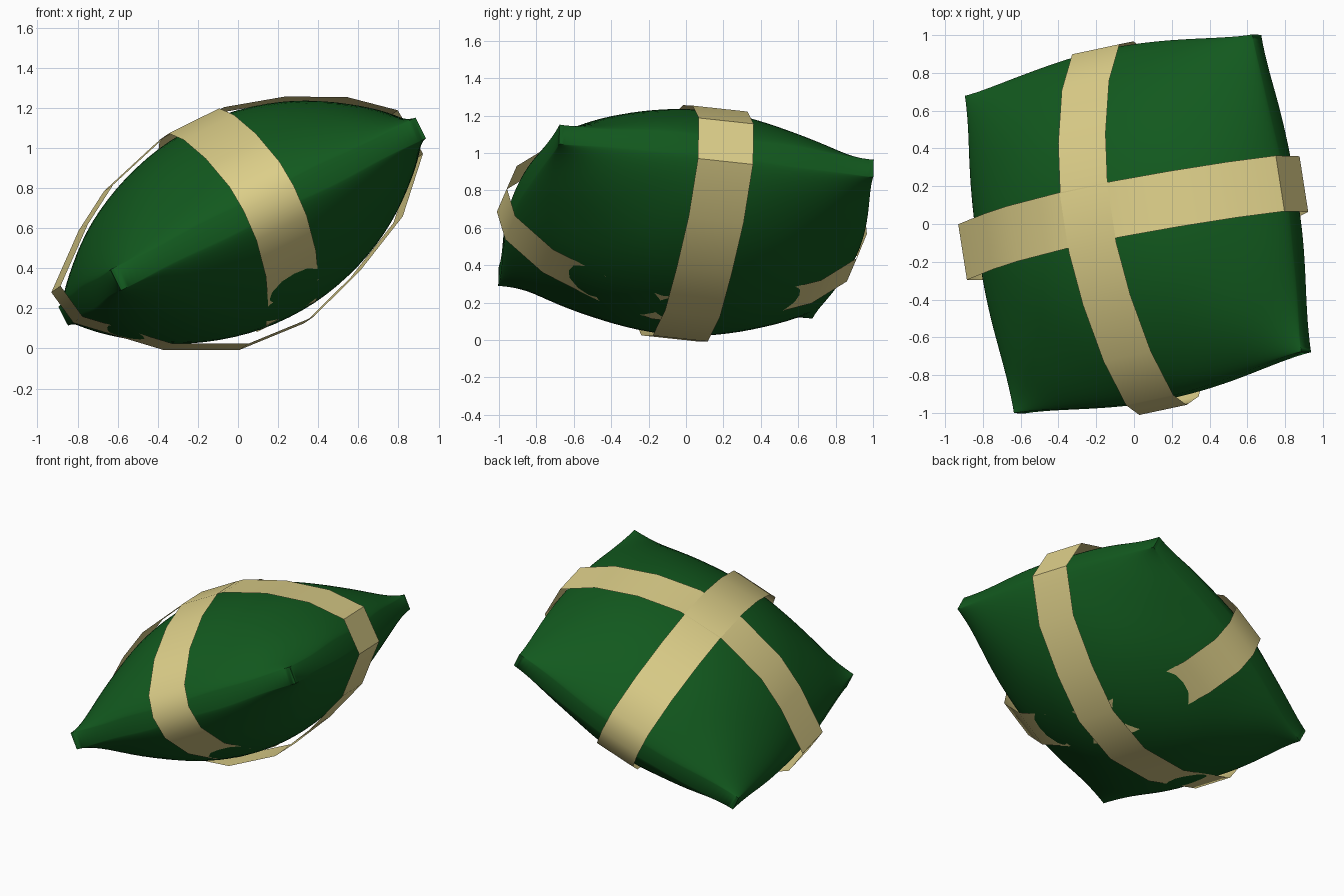
import bpy, math
from mathutils import Vector, Matrix

if "Cube" in bpy.data.objects:
    bpy.data.objects.remove(bpy.data.objects["Cube"])

# Tilted frame of the cushion: U and V along its sides, W through its thickness
U = Vector((0.88, 0.188, 0.438)).normalized()
V = Vector((-0.153, 0.982, -0.106)).normalized()
W = U.cross(V)
FRAME = Matrix.Translation((0.02, 0, 0.63)) @ Matrix((U, V, W)).transposed().to_4x4()


def material(name, rgb):
    m = bpy.data.materials.new(name)
    m.diffuse_color = (*rgb, 1)
    m.use_nodes = True
    m.node_tree.nodes["Principled BSDF"].inputs["Base Color"].default_value = m.diffuse_color
    return m


def add(name, verts, faces, mat, angle):
    me = bpy.data.meshes.new(name)
    me.from_pydata([FRAME @ Vector(v) for v in verts], [], faces)
    me.materials.append(mat)
    ob = bpy.data.objects.new(name, me)
    bpy.context.collection.objects.link(ob)
    bpy.ops.object.select_all(action='DESELECT')
    bpy.context.view_layer.objects.active = ob
    ob.select_set(True)
    bpy.ops.object.shade_smooth_by_angle(angle=math.radians(angle))
    return ob


green = material("green_cloth", (0.006, 0.1, 0.013))
cream = material("cream_ribbon", (0.72, 0.62, 0.25))

# Cushion: two puffed sheets joined by a narrow seam rim
N = 40
verts, faces = [], []
for side in (1, -1):
    for i in range(N + 1):
        for j in range(N + 1):
            a = math.sin(math.pi / 2 * (2 * i / N - 1))
            b = math.sin(math.pi / 2 * (2 * j / N - 1))
            puff = max(0, (1 - a * a) * (1 - b * b)) ** 0.74
            fold = 0.006 * math.sin(9 * a + 2 * side) * math.sin(8 * b + 1) * (1 - puff)
            verts.append((0.865 * a * (1 + 0.07 * (1 - b * b) ** 1.6),
                          0.855 * b * (1 + 0.10 * (1 - a * a) ** 1.6),
                          side * (0.055 + 0.475 * puff) + fold))
S = (N + 1) ** 2
idx = lambda i, j: i * (N + 1) + j
for i in range(N):
    for j in range(N):
        q = [idx(i, j), idx(i + 1, j), idx(i + 1, j + 1), idx(i, j + 1)]
        faces.append(q)
        faces.append([k + S for k in reversed(q)])
rim = ([idx(i, 0) for i in range(N)] + [idx(N, j) for j in range(N)] +
       [idx(i, N) for i in range(N, 0, -1)] + [idx(0, j) for j in range(N, 0, -1)])
for p, q in zip(rim, rim[1:] + rim[:1]):
    faces.append([q, p, p + S, q + S])
add("cushion", verts, faces, green, 60)


# Ribbons: flat bands following a coarse loop around the cushion
def ribbon(name, loop, lo, hi, place):
    vs = [place(s, e, h) for s, h in loop for e in (lo, hi)]
    n = len(loop)
    fs = [(2 * k, 2 * k + 1, (2 * k + 3) % (2 * n), (2 * k + 2) % (2 * n)) for k in range(n)]
    return add(name, vs, fs, cream, 40)


long_loop = [(-0.99, 0.115), (-0.725, 0.33), (-0.52, 0.45), (-0.17, 0.55), (0.16, 0.55),
             (0.46, 0.462), (0.74, 0.322), (0.94, 0.15), (0.955, -0.1), (0.72, -0.335),
             (0.40, -0.484), (0.085, -0.585), (-0.27, -0.56), (-0.615, -0.39), (-0.96, -0.07)]
cross_loop = [(-1.0, 0.02), (-0.95, 0.16), (-0.72, 0.345), (-0.42, 0.485), (-0.14, 0.555),
              (0.16, 0.555), (0.45, 0.48), (0.74, 0.34), (0.94, 0.15), (0.96, -0.02),
              (0.91, -0.17), (0.72, -0.325), (0.42, -0.445), (0.14, -0.52), (-0.14, -0.52),
              (-0.45, -0.44), (-0.74, -0.315), (-0.95, -0.14)]
ribbon("long_ribbon", long_loop, -0.115, 0.185, lambda s, e, h: (s, e, h))
ribbon("cross_ribbon", cross_loop, -0.155, 0.13, lambda s, e, h: (e, s, h))
